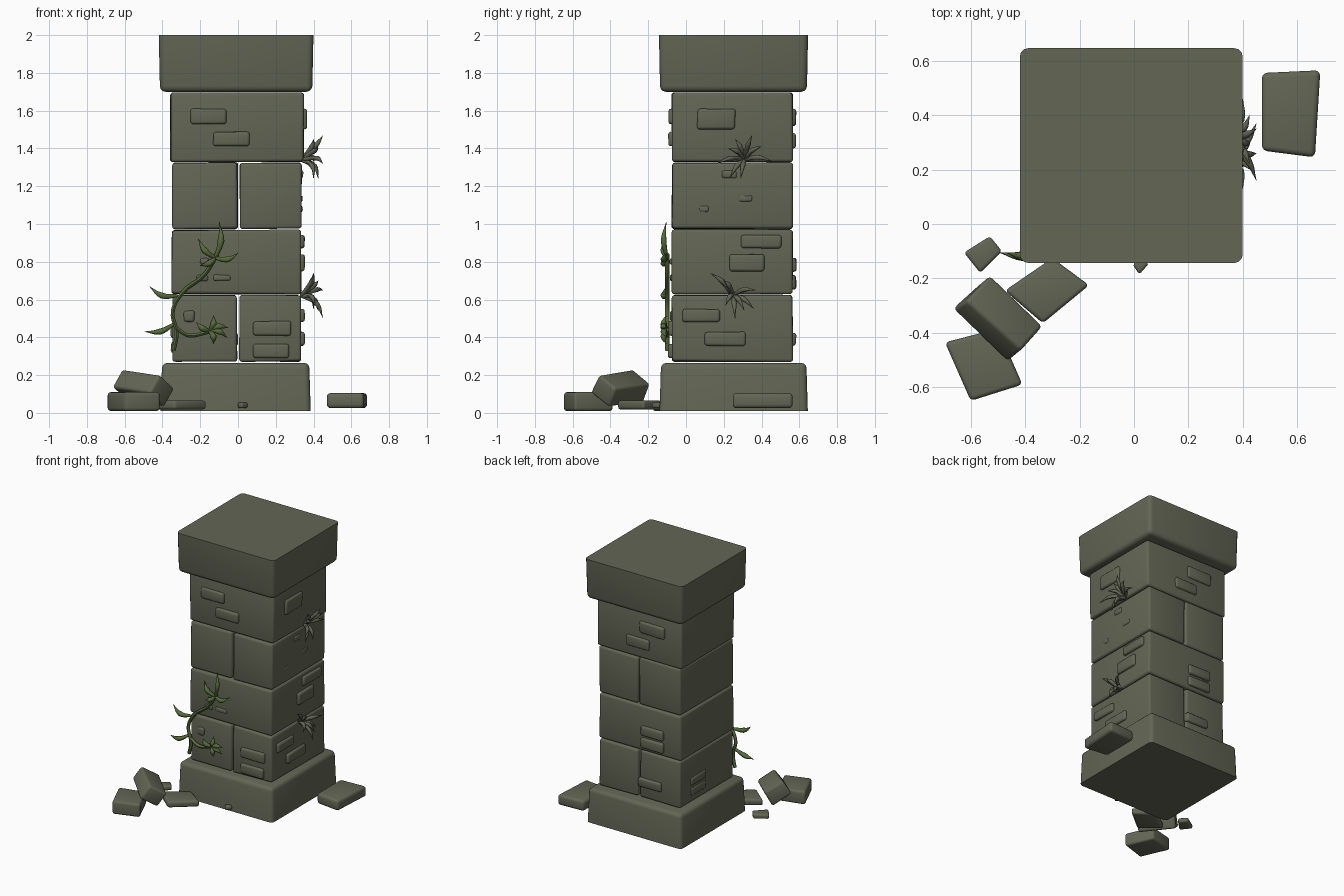
import bpy, bmesh, math, random
from mathutils import Matrix, Vector

random.seed(4)
cube = bpy.data.objects.get("Cube")
if cube:
    bpy.data.objects.remove(cube)


def material(name, rgb):
    m = bpy.data.materials.new(name)
    m.use_nodes = True
    col = (*rgb, 1)
    m.diffuse_color = col
    bsdf = next(n for n in m.node_tree.nodes if n.type == 'BSDF_PRINCIPLED')
    bsdf.inputs["Base Color"].default_value = col
    bsdf.inputs["Roughness"].default_value = 0.9
    return m


STONE = material("mossy_stone", (0.125, 0.132, 0.09))
VINE = material("vine_green", (0.095, 0.15, 0.045))


def smooth(ob, angle=40):
    bpy.ops.object.select_all(action='DESELECT')
    ob.select_set(True)
    bpy.context.view_layer.objects.active = ob
    bpy.ops.object.shade_smooth_by_angle(angle=math.radians(angle))


def prism(name, corners, z0, z1, bevel=0.015, taper=1.0, crisp=None, jitter=0.0, matrix=None):
    """Rounded stone from a quad footprint; crisp is the height whose rim stays sharp."""
    bm = bmesh.new()
    cen = sum((Vector(c) for c in corners), Vector((0, 0))) / len(corners)
    rings = []
    for z, s in ((z0, 1.0), (z1, taper)):
        ring = []
        for c in corners:
            p = cen + (Vector(c) - cen) * s
            off = [random.uniform(-jitter, jitter) for _ in range(3)]
            ring.append(bm.verts.new((p.x + off[0], p.y + off[1], z + off[2])))
        rings.append(ring)
    lo, hi = rings
    n = len(corners)
    bm.faces.new(lo[::-1])
    bm.faces.new(hi)
    for i in range(n):
        j = (i + 1) % n
        bm.faces.new((lo[i], lo[j], hi[j], hi[i]))
    bmesh.ops.recalc_face_normals(bm, faces=bm.faces)
    edges = [e for e in bm.edges
             if crisp is None or any(abs(v.co.z - crisp) > 0.03 for v in e.verts)]
    bmesh.ops.bevel(bm, geom=edges, offset=bevel, segments=3, profile=0.5, affect='EDGES')
    if matrix:
        bm.transform(matrix)
    me = bpy.data.meshes.new(name)
    bm.to_mesh(me)
    bm.free()
    ob = bpy.data.objects.new(name, me)
    bpy.context.collection.objects.link(ob)
    me.materials.append(STONE)
    smooth(ob)
    return ob


def box(name, x0, x1, y0, y1, z0, z1, **kw):
    return prism(name, [(x0, y0), (x1, y0), (x1, y1), (x0, y1)], z0, z1, **kw)


# Plinth and cap
box("plinth", -0.41, 0.385, -0.14, 0.645, 0.01, 0.265, bevel=0.028, taper=0.98, crisp=0.01)
box("cap", -0.413, 0.393, -0.137, 0.64, 1.70, 2.0, bevel=0.03, taper=1.016, crisp=2.0)

# Shaft courses, alternating split and whole stones
BACK, FRONT = 0.565, -0.075
courses = [
    ("lower_left_stone", -0.345, -0.006, 0.272, 0.624),
    ("lower_right_stone", 0.008, 0.333, 0.272, 0.624),
    ("second_course", -0.35, 0.335, 0.63, 0.968),
    ("third_left_stone", -0.347, -0.002, 0.974, 1.325),
    ("third_right_stone", 0.01, 0.335, 0.974, 1.325),
    ("top_course", -0.358, 0.348, 1.33, 1.695),
]
for name, x0, x1, z0, z1 in courses:
    box(name, x0, x1, FRONT, BACK, z0, z1, bevel=0.016, jitter=0.003)


# Raised bricks: u range along the wall, z range, and how far they stand out
def brick(side, u0, u1, z0, z1, out=0.018):
    d = 0.03
    bevel = min(0.014, (z1 - z0) * 0.3)
    name = side + "_brick"
    kw = dict(bevel=bevel, jitter=0.003)
    xr = 0.346 if z0 > 1.33 else 0.334
    if side == "front":
        box(name, u0, u1, FRONT - out, FRONT + d, z0, z1, **kw)
    elif side == "back":
        box(name, u0, u1, BACK - d, BACK + out, z0, z1, **kw)
    elif side == "east":
        box(name, xr - d, xr + out, u0, u1, z0, z1, **kw)
    else:
        box(name, -0.346 - out, -0.346 + d, u0, u1, z0, z1, **kw)


bricks = {
    "front": [(-0.25, -0.06, 1.53, 1.61), (-0.13, 0.06, 1.41, 1.49), (0.08, 0.28, 0.41, 0.485),
              (0.08, 0.27, 0.29, 0.365), (-0.29, -0.23, 0.48, 0.54, 0.01),
              (-0.2, -0.155, 0.785, 0.82, 0.012), (-0.13, -0.04, 0.7, 0.73, 0.01),
              (-0.22, -0.16, 0.695, 0.73, 0.01)],
    "east": [(0.06, 0.26, 1.5, 1.61), (0.29, 0.505, 0.87, 0.94), (0.23, 0.415, 0.75, 0.84),
             (-0.02, 0.18, 0.48, 0.55), (0.1, 0.315, 0.355, 0.43), (0.19, 0.27, 1.24, 1.285, 0.012),
             (0.07, 0.12, 1.06, 1.1, 0.008), (0.28, 0.35, 1.12, 1.15, 0.008)],
    "back": [(-0.22, -0.01, 1.52, 1.61), (-0.09, 0.1, 1.4, 1.48), (-0.21, -0.02, 0.745, 0.82),
             (-0.21, -0.02, 0.655, 0.73), (-0.19, 0.0, 0.355, 0.425)],
    "west": [(0.26, 0.44, 0.395, 0.455, 0.01), (0.26, 0.44, 0.32, 0.38, 0.01)],
}
for side, rows in bricks.items():
    for row in rows:
        brick(side, *row)

# Fallen rubble
prism("fallen_slab", [(0.47, 0.27), (0.665, 0.245), (0.685, 0.565), (0.47, 0.555)],
      0.025, 0.105, bevel=0.02)
prism("rubble_block", [(-0.6, -0.65), (-0.41, -0.59), (-0.5, -0.385), (-0.695, -0.435)],
      0.01, 0.11, bevel=0.016)
prism("rubble_flat", [(-0.335, -0.365), (-0.165, -0.225), (-0.3, -0.125), (-0.475, -0.245)],
      0.018, 0.066, bevel=0.015)
prism("rubble_chip", [(-0.565, -0.18), (-0.485, -0.1), (-0.53, -0.045), (-0.625, -0.105)],
      0.01, 0.045, bevel=0.012)
prism("pebble", [(0.02, -0.185), (0.055, -0.145), (0.02, -0.125), (-0.005, -0.15)],
      0.025, 0.055, bevel=0.01)
tilt = (Matrix.Translation((-0.497, -0.345, 0.13)) @ Matrix.Rotation(math.radians(-41), 4, 'Z')
        @ Matrix.Rotation(math.radians(-32), 4, 'X') @ Matrix.Rotation(math.radians(6), 4, 'Y'))
prism("rubble_leaning", [(-0.14, -0.075), (0.14, -0.07), (0.135, 0.07), (-0.13, 0.075)],
      -0.06, 0.06, bevel=0.016, jitter=0.006, matrix=tilt)


# Plants: tapering strands gathered into one mesh
def strands(name, paths, depth, mat, radii):
    cu = bpy.data.curves.new(name, 'CURVE')
    cu.dimensions = '3D'
    cu.bevel_depth = depth
    cu.bevel_resolution = 1
    cu.resolution_u = 5
    cu.use_fill_caps = True
    for path in paths:
        sp = cu.splines.new('BEZIER')
        sp.bezier_points.add(len(path) - 1)
        for i, (bp, p) in enumerate(zip(sp.bezier_points, path)):
            bp.co = p
            bp.handle_left_type = bp.handle_right_type = 'AUTO'
            bp.radius = radii[min(i, len(radii) - 1)]
    ob = bpy.data.objects.new(name, cu)
    bpy.context.collection.objects.link(ob)
    cu.materials.append(mat)
    bpy.ops.object.select_all(action='DESELECT')
    ob.select_set(True)
    bpy.context.view_layer.objects.active = ob
    bpy.ops.object.convert(target='MESH')
    smooth(bpy.context.object, 60)


def wall_tuft(name, cy, cz, tips):
    root = Vector((0.335, cy, cz))
    paths = []
    for k, (y, z) in enumerate(tips):
        tip = Vector((0.40 + 0.025 * (k % 3), y, z))
        mid = (root + tip) / 2 + Vector((0.025, 0, 0.018))
        paths.append([root, mid, tip])
    strands(name, paths, 0.014, STONE, (0.7, 1, 0.05))


wall_tuft("upper_stone_fern", 0.31, 1.34, [(0.46, 1.33), (0.4, 1.41), (0.35, 1.47), (0.26, 1.45),
                                           (0.22, 1.4), (0.16, 1.32), (0.23, 1.24), (0.29, 1.24)])
wall_tuft("lower_stone_fern", 0.25, 0.62, [(0.13, 0.74), (0.2, 0.7), (0.37, 0.65), (0.36, 0.55),
                                           (0.31, 0.54), (0.26, 0.5), (0.21, 0.57)])

# Climbing vine on the front, as (x, z) paths just off the wall
def on_wall(points, y):
    return [(x, y, z) for x, z in points]


stems = [[(-0.34, 0.33), (-0.325, 0.42), (-0.345, 0.54), (-0.29, 0.64), (-0.18, 0.73), (-0.11, 0.84)],
         [(-0.33, 0.45), (-0.26, 0.41), (-0.19, 0.42), (-0.12, 0.44)]]
strands("vine_stem", [on_wall(s, -0.1) for s in stems], 0.012, VINE, (1,))


def leaf(root, tip, bow=0.02):
    a, b = Vector(root), Vector(tip)
    d = b - a
    mid = (a + b) / 2 + Vector((-d.y, d.x)).normalized() * bow
    return [(a.x, -0.1, a.y), (mid.x, -0.118, mid.y), (b.x, -0.105, b.y)]


crown, spray = (-0.12, 0.82), (-0.15, 0.435)
leaves = [leaf(crown, t, b) for t, b in (((-0.1, 1.01), -0.02), ((-0.21, 0.92), 0.015),
                                         ((0.0, 0.845), -0.02), ((-0.2, 0.78), 0.01))]
leaves += [leaf(spray, t, b) for t, b in (((-0.05, 0.45), 0.015), ((-0.13, 0.515), -0.01),
                                          ((-0.13, 0.365), 0.01), ((-0.06, 0.4), 0.015),
                                          ((-0.22, 0.48), 0.01))]
leaves += [leaf((-0.32, 0.62), (-0.47, 0.67), 0.025), leaf((-0.34, 0.47), (-0.495, 0.43), 0.02)]
strands("vine_leaves", leaves, 0.018, VINE, (0.5, 1, 0.05))
